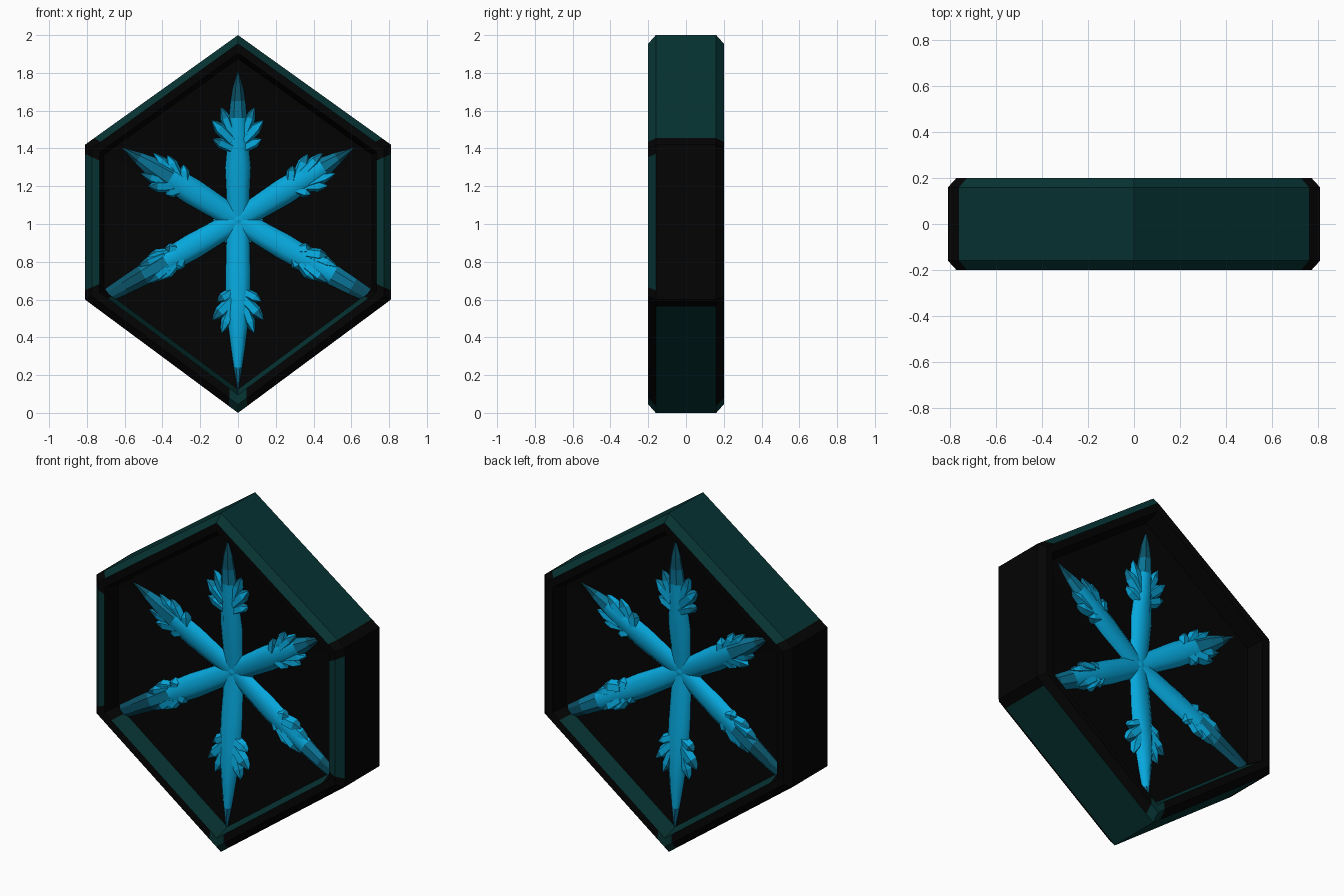
import bpy, bmesh, math, random
from mathutils import Vector

if "Cube" in bpy.data.objects:
    bpy.data.objects.remove(bpy.data.objects["Cube"])
random.seed(4)


def mat(name, c):
    m = bpy.data.materials.new(name)
    m.diffuse_color = (*c, 1)
    m.use_nodes = True
    m.node_tree.nodes["Principled BSDF"].inputs["Base Color"].default_value = m.diffuse_color
    return m


BLACK = mat("black", (0.001, 0.001, 0.001))
TEAL = mat("dark teal", (0.002, 0.033, 0.033))
ICE = mat("ice blue", (0.002, 0.39, 0.72))
MID = mat("mid blue", (0.003, 0.17, 0.30))
DEEP = mat("deep blue", (0.003, 0.08, 0.13))

MID_Y, SLOPE = -0.03, 0.08   # depth of the dished floor at the centre, and its rise outwards


def finish(name, bm, mats):
    me = bpy.data.meshes.new(name)
    bmesh.ops.recalc_face_normals(bm, faces=bm.faces[:])
    bm.to_mesh(me)
    bm.free()
    for m in mats:
        me.materials.append(m)
    ob = bpy.data.objects.new(name, me)
    bpy.context.collection.objects.link(ob)
    return ob


# Hexagonal medallion: rings of (scale, y) from front floor edge round to back floor edge
HEX = [(0, 1.0), (0.81, 0.42), (0.81, -0.40), (0, -1.0), (-0.81, -0.40), (-0.81, 0.42)]
CUTS = (0, 0.06, 0.94)
EDGE_Y = MID_Y - SLOPE * 0.875
RINGS = [(0.875, EDGE_Y), (0.905, -0.197), (0.955, -0.2), (1, -0.16), (1, 0.16),
         (0.955, 0.2), (0.905, 0.197), (0.875, -EDGE_Y)]

bm = bmesh.new()


def ring(s, y):
    out = []
    for i in range(6):
        a, b = Vector(HEX[i]), Vector(HEX[(i + 1) % 6])
        for t in CUTS:
            p = a.lerp(b, t) * s
            out.append(bm.verts.new((p.x, y, 1 + p.y)))
    return out


loops = [ring(*r) for r in RINGS]
n = len(loops[0])
for k in range(len(loops) - 1):
    for i in range(n):
        edge, part = divmod(i, 3)
        j = (i + 1) % n
        f = bm.faces.new((loops[k][i], loops[k][j], loops[k + 1][j], loops[k + 1][i]))
        upright, upper = edge in (1, 4), edge in (0, 5)
        corner = part != 1 and abs(f.calc_center_median().x) > 0.6
        if upright:
            teal = k in (1, 2) and not corner
        elif upper:
            teal = k in (2, 3, 4) and not corner
        else:
            tip = part != 1 and not corner
            teal = (k in (0, 3, 6) or (tip and k in (1, 2, 4, 5))) and not corner
        f.material_index = int(teal)
# dished black floors, sloping in to the middle
for lp, y in ((loops[0], MID_Y), (loops[-1], -MID_Y)):
    c = bm.verts.new((0, y, 1.01))
    for i in range(n):
        bm.faces.new((lp[i], lp[(i + 1) % n], c))
finish("hexagon_medallion", bm, [BLACK, TEAL])


# Snowflake crystals, placed in arm space (along, across, height) over the dished floor
def place(ang, r, v, h):
    c, s = math.cos(ang), math.sin(ang)
    return Vector((c * r - s * v, MID_Y - SLOPE * r - h, 1.02 + s * r + c * v))


def arm(bm, ang, rows, mid_r, deep_r):
    prev = None
    for r, w, h in rows:
        sec = [(-w, -0.02), (-w, h * 0.35), (-w * 0.45, h), (w * 0.45, h), (w, h * 0.35), (w, -0.02)]
        cur = [bm.verts.new(place(ang, r, v, z)) for v, z in sec]
        if prev:
            for i in range(6):
                j = (i + 1) % 6
                f = bm.faces.new((prev[i], prev[j], cur[j], cur[i]))
                f.material_index = 2 if pr >= deep_r else 1 if pr >= mid_r else 0
                f.smooth = pr < mid_r
        else:
            bm.faces.new(cur)
        prev, pr = cur, r
    f = bm.faces.new(prev)
    f.material_index = 1


def shard(bm, ang, r, v, dr, dv, w, h):
    """Small pointed crystal growing from (r, v) by (dr, dv)."""
    d = Vector((dr, dv)).normalized()
    p = Vector((-d.y, d.x)) * w

    def ringpts(t, k, z):
        c = Vector((r + dr * t, v + dv * t))
        return [bm.verts.new(place(ang, *(c - p * k), -0.015)),
                bm.verts.new(place(ang, *(c - p * k * 0.4), z)),
                bm.verts.new(place(ang, *(c + p * k * 0.5), z * 0.85)),
                bm.verts.new(place(ang, *(c + p * k), -0.015))]
    a, b = ringpts(0, 0.9, h), ringpts(0.6, 1, h)
    tip = bm.verts.new(place(ang, r + dr, v + dv, h * 0.5))
    for i in range(4):
        j = (i + 1) % 4
        bm.faces.new((a[i], a[j], b[j], b[i]))
        f = bm.faces.new((b[i], b[j], tip))
        f.material_index = random.choice((0, 1, 1, 0))
    bm.faces.new(a)


UP = [(0, .055, .03), (.12, .06, .035), (.28, .068, .04), (.42, .055, .045),
      (.54, .048, .045), (.63, .04, .04), (.70, .028, .03), (.785, .003, .012)]
DOWN = [(0, .055, .03), (.12, .062, .035), (.28, .066, .04), (.42, .065, .045),
        (.56, .052, .045), (.68, .037, .035), (.78, .022, .025), (.89, .003, .01)]
SIDE_UP = [(0, .055, .03), (.13, .062, .035), (.28, .07, .04), (.42, .065, .045),
           (.53, .052, .04), (.62, .032, .03), (.72, .004, .01)]
SIDE_LOW = [(0, .055, .03), (.13, .062, .035), (.28, .068, .04), (.44, .062, .042),
            (.58, .054, .038), (.70, .045, .03), (.79, .037, .018)]

ARMS = [("top", 90, UP, .54, .63, .40, 1.0), ("bottom", -90, DOWN, .70, .89, .40, .9),
        ("upper_right", 32, SIDE_UP, .53, .60, .37, .62), ("upper_left", 148, SIDE_UP, .42, .60, .37, .62),
        ("lower_right", -30, SIDE_LOW, .58, .70, .38, .35), ("lower_left", 210, SIDE_LOW, .44, .58, .38, .35)]

for name, deg, rows, mid, deep, r0, size in ARMS:
    bm = bmesh.new()
    a = math.radians(deg)
    arm(bm, a, rows, mid, deep)
    for s in (-1, 1):
        for dr0, dr, dv, w in ((-.02, .05, .10, .036), (.02, .11, .115, .042),
                               (.05, .15, .06, .036)):
            shard(bm, a, r0 + dr0, s * .03, dr, s * dv * size * random.uniform(.9, 1.1), w,
                  random.uniform(.035, .05))
    ob = finish("snowflake_arm_" + name, bm, [ICE, MID, DEEP])
    m = ob.modifiers.new("both sides", "MIRROR")
    m.use_axis = (False, True, False)

# Low hub joining the arms
bm = bmesh.new()
rim = [bm.verts.new(place(math.radians(60 * i), .14, 0, 0)) for i in range(6)]
top = bm.verts.new(place(0, 0, 0, .036))
for i in range(6):
    bm.faces.new((rim[i], rim[(i + 1) % 6], top))
ob = finish("snowflake_hub", bm, [ICE])
m = ob.modifiers.new("both sides", "MIRROR")
m.use_axis = (False, True, False)
